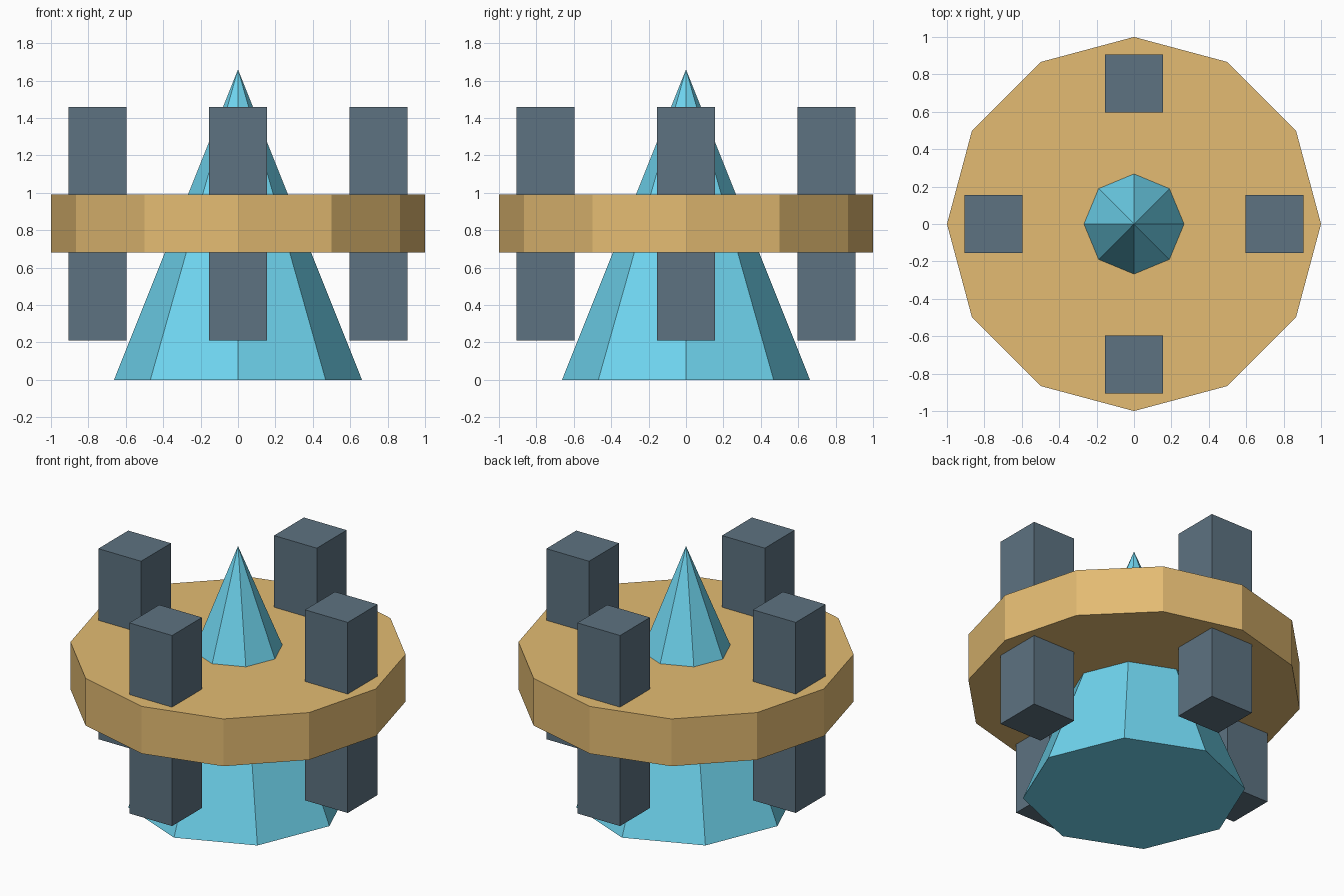
import bpy
from math import cos, sin, pi

if "Cube" in bpy.data.objects:
    bpy.data.objects.remove(bpy.data.objects["Cube"])


def material(name, color):
    mat = bpy.data.materials.new(name)
    mat.diffuse_color = (*color, 1)
    mat.use_nodes = True
    mat.node_tree.nodes["Principled BSDF"].inputs["Base Color"].default_value = mat.diffuse_color
    return mat


def finish(name, mat):
    obj = bpy.context.object
    obj.name = name
    obj.data.materials.append(mat)
    return obj


cyan = material("cyan", (0.16, 0.67, 0.87))
tan = material("tan", (0.77, 0.50, 0.17))
slate = material("slate", (0.11, 0.17, 0.22))

# Eight-sided central spike
bpy.ops.mesh.primitive_cone_add(vertices=8, radius1=0.663, radius2=0,
                                depth=1.66, location=(0, 0, 0.83))
finish("central_cone", cyan)

# Twelve-sided disc around the spike
bpy.ops.mesh.primitive_cylinder_add(vertices=12, radius=1, depth=0.31,
                                    location=(0, 0, 0.835))
finish("disc", tan)

# Four square posts through the disc
for i, side in enumerate(("right", "back", "left", "front")):
    a = i * pi / 2
    bpy.ops.mesh.primitive_cube_add(
        size=1, location=(0.75 * cos(a), 0.75 * sin(a), 0.835))
    post = finish(side + "_post", slate)
    post.scale = (0.31, 0.31, 1.25)
